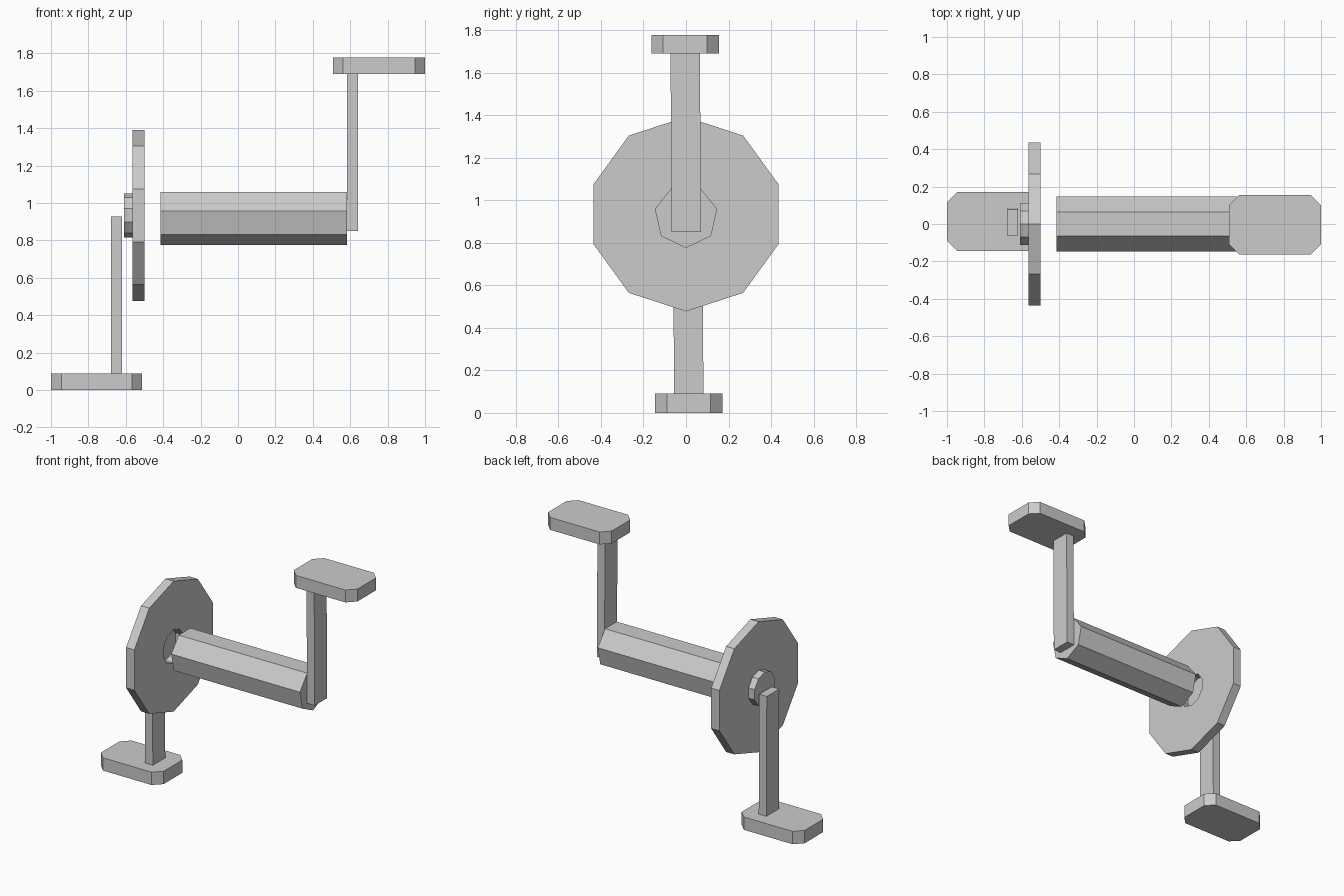
import bpy, bmesh
from math import sin, cos, pi

if "Cube" in bpy.data.objects:
    bpy.data.objects.remove(bpy.data.objects["Cube"])

ZC = 0.934  # crank axis height of the chainring


def make(name, bm):
    bmesh.ops.recalc_face_normals(bm, faces=bm.faces[:])
    me = bpy.data.meshes.new(name)
    bm.to_mesh(me)
    bm.free()
    ob = bpy.data.objects.new(name, me)
    bpy.context.collection.objects.link(ob)
    return ob


def prism(name, points, offset):
    """Extrude a closed outline along an offset vector."""
    bm = bmesh.new()
    face = bm.faces.new([bm.verts.new(p) for p in points])
    res = bmesh.ops.extrude_face_region(bm, geom=[face], use_keep_orig=True)
    verts = [g for g in res["geom"] if isinstance(g, bmesh.types.BMVert)]
    bmesh.ops.translate(bm, verts=verts, vec=offset)
    return make(name, bm)


def ngon(n, r, x, zc):
    """Polygon around the x axis with one corner pointing down."""
    return [(x, r * sin(2 * pi * i / n), zc - r * cos(2 * pi * i / n)) for i in range(n)]


def pedal(name, x0, x1, yc, z0, z1, c=0.055, h=0.158):
    a, b = yc - h, yc + h
    outline = [(x0 + c, a), (x1 - c, a), (x1, a + c), (x1, b - c),
               (x1 - c, b), (x0 + c, b), (x0, b - c), (x0, a + c)]
    prism(name, [(x, y, z0) for x, y in outline], (0, 0, z1 - z0))


def arm(name, x0, x1, z0, z1, y_low, y_high, h=0.069):
    side = [(x0, y_low - h, z0), (x0, y_low + h, z0), (x0, y_high + h, z1), (x0, y_high - h, z1)]
    prism(name, side, (x1 - x0, 0, 0))


# Seven-sided axle
prism("axle", ngon(7, 0.15, -0.415, 0.925), (0.997, 0, 0))

# Ten-sided chainring with a centre hole
bm = bmesh.new()
loops = [[bm.verts.new(p) for p in ngon(10, r, x, ZC)]
         for r, x in ((0.457, -0.563), (0.457, -0.499), (0.117, -0.499), (0.117, -0.563))]
for k in range(4):
    a, b = loops[k], loops[(k + 1) % 4]
    for i in range(10):
        j = (i + 1) % 10
        bm.faces.new((a[i], a[j], b[j], b[i]))
make("chainring", bm)

# Hub cap closing the hole on the outer side
prism("hub_cap", ngon(10, 0.117, -0.563, ZC), (-0.047, 0, 0))

# Crank arms
arm("left_crank_arm", -0.68, -0.621, 0.09, 0.928, 0.013, 0.008)
arm("right_crank_arm", 0.582, 0.641, 0.85, 1.69, 0.002, -0.004)

# Pedals
pedal("left_pedal", -1.0, -0.513, 0.013, 0.0, 0.09)
pedal("right_pedal", 0.507, 1.0, -0.004, 1.69, 1.777)
